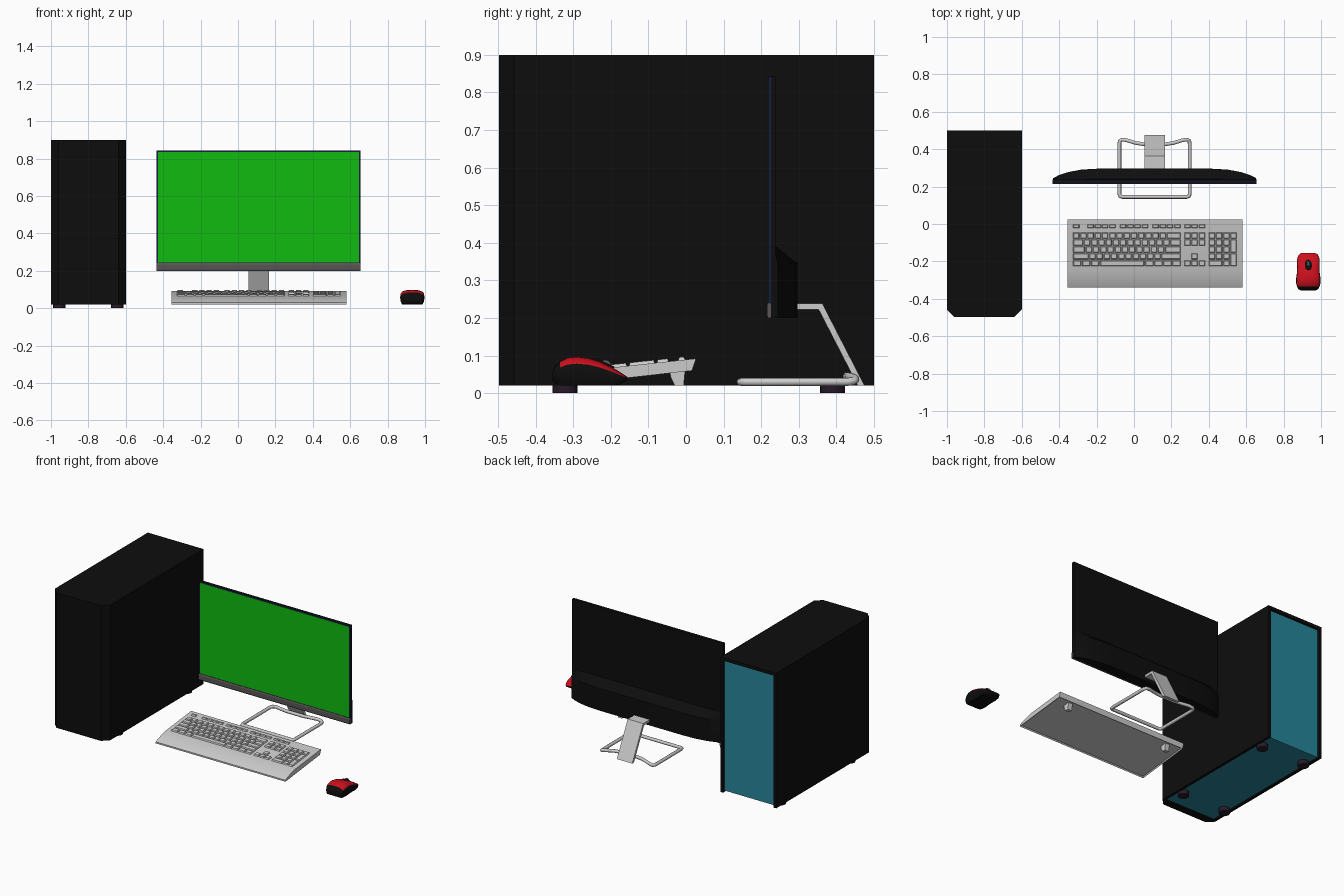
import bpy, bmesh
from mathutils import Vector

if "Cube" in bpy.data.objects:
    bpy.data.objects.remove(bpy.data.objects["Cube"])


def mat(name, *rgb):
    m = bpy.data.materials.new(name)
    m.diffuse_color = (*rgb, 1)
    m.use_nodes = True
    m.node_tree.nodes["Principled BSDF"].inputs["Base Color"].default_value = m.diffuse_color
    return m


BLACK = mat("black", 0.004, 0.004, 0.004)
BLUE = mat("teal", 0.02, 0.24, 0.33)
GREEN = mat("green", 0.005, 0.5, 0.005)
NAVY = mat("navy", 0.01, 0.01, 0.06)
RED = mat("red", 0.6, 0.005, 0.012)
DARK = mat("dark_grey", 0.1, 0.09, 0.09)
FOOT = mat("foot", 0.02, 0.01, 0.02)


def finish(name, bm, *mats, smooth=None):
    bmesh.ops.recalc_face_normals(bm, faces=bm.faces)
    me = bpy.data.meshes.new(name)
    bm.to_mesh(me)
    bm.free()
    for m in mats:
        if m:
            me.materials.append(m)
    ob = bpy.data.objects.new(name, me)
    bpy.context.collection.objects.link(ob)
    if smooth:
        bpy.ops.object.select_all(action='DESELECT')
        ob.select_set(True)
        bpy.context.view_layer.objects.active = ob
        bpy.ops.object.shade_smooth_by_angle(angle=smooth)
    return ob


def loft(bm, rings):
    """Skin closed rings and cap both ends."""
    vs = [[bm.verts.new(p) for p in r] for r in rings]
    n = len(vs[0])
    for a, b in zip(vs, vs[1:]):
        for i in range(n):
            bm.faces.new((a[i], a[(i + 1) % n], b[(i + 1) % n], b[i]))
    bm.faces.new(vs[0])
    bm.faces.new(vs[-1])


def prism(name, pts, axis, lo, hi, m=None, smooth=None):
    """Extrude a 2D profile along x (y,z points) or z (x,y points)."""
    bm = bmesh.new()
    place = (lambda p, t: (t, *p)) if axis == 'x' else (lambda p, t: (*p, t))
    loft(bm, [[place(p, t) for p in pts] for t in (lo, hi)])
    return finish(name, bm, m, smooth=smooth)


def box(name, x0, x1, y0, y1, z0, z1, m=None):
    return prism(name, [(x0, y0), (x1, y0), (x1, y1), (x0, y1)], 'z', z0, z1, m)


def cylinder(name, r, h, loc, m, axis='z', segs=24):
    bm = bmesh.new()
    bmesh.ops.create_cone(bm, cap_ends=True, segments=segs, radius1=r, radius2=r, depth=h)
    if axis == 'x':
        for v in bm.verts:
            v.co = Vector((v.co.z, v.co.x, v.co.y))
    ob = finish(name, bm, m, smooth=0.6)
    ob.location = loc
    return ob


# Tower: black shell, chamfered front, recessed teal chassis, feet
box("tower_left_side", -1, -0.982, -0.45, 0.5, 0.02, 0.9, BLACK)
box("tower_right_side", -0.618, -0.6, -0.45, 0.5, 0.02, 0.9, BLACK)
box("tower_top", -0.982, -0.618, -0.45, 0.5, 0.88, 0.9, BLACK)
prism("tower_front", [(-1, -0.45), (-1, -0.458), (-0.96, -0.498), (-0.64, -0.498),
                      (-0.6, -0.458), (-0.6, -0.45)], 'z', 0.02, 0.9, BLACK)
box("tower_chassis", -0.982, -0.618, -0.45, 0.485, 0.028, 0.88, BLUE)
for fx in (-0.955, -0.645):
    for fy in (-0.322, 0.39):
        cylinder("tower_foot", 0.033, 0.03, (fx, fy, 0.015), FOOT)

# Monitor: thin panel, screen, lower bezel, bulged rear housing
box("monitor_panel", -0.435, 0.655, 0.226, 0.238, 0.2, 0.842, BLACK)
box("screen_frame", -0.435, 0.655, 0.22, 0.226, 0.238, 0.842, NAVY)
box("screen", -0.427, 0.647, 0.218, 0.221, 0.244, 0.834, GREEN)
prism("lower_bezel", [(0.218, 0.2), (0.215, 0.208), (0.215, 0.232), (0.218, 0.241),
                      (0.23, 0.241), (0.23, 0.2)], 'x', -0.435, 0.655, DARK)
half = [(0.545, 0.232), (0.543, 0.245), (0.51, 0.262), (0.46, 0.278), (0.39, 0.291), (0.3, 0.296)]
outline = [(0.11 + x, y) for x, y in half] + [(0.11 - x, y) for x, y in reversed(half)]
bm = bmesh.new()
loft(bm, [[(x, y, 0.2) for x, y in outline], [(x, y, 0.345) for x, y in outline],
          [(x, 0.232 + (y - 0.232) * 0.12, 0.39) for x, y in outline]])
finish("monitor_rear_housing", bm, BLACK, smooth=0.5)

# Stand: bent plate neck and tube loop base
prism("stand_neck", [(0.28, 0.238), (0.363, 0.238), (0.475, 0.02), (0.457, 0.02),
                     (0.353, 0.222), (0.28, 0.222)], 'x', 0.055, 0.166)
half = [(0.172, 0.145, 0.03), (0.184, 0.149, 0.03), (0.188, 0.161, 0.03), (0.188, 0.43, 0.03),
        (0.185, 0.445, 0.032), (0.174, 0.451, 0.036), (0.15, 0.448, 0.041),
        (0.1, 0.433, 0.045), (0.06, 0.427, 0.045)]
path = half + [(-x, y, z) for x, y, z in reversed(half)]
cu = bpy.data.curves.new("stand_base", 'CURVE')
cu.dimensions = '3D'
cu.bevel_depth = 0.0105
cu.bevel_resolution = 2
sp = cu.splines.new('POLY')
sp.points.add(len(path) - 1)
for p, (x, y, z) in zip(sp.points, path):
    p.co = (x + 0.11, y, z, 1)
sp.use_cyclic_u = True
base = bpy.data.objects.new("stand_base", cu)
bpy.context.collection.objects.link(base)

# Keyboard body with hollow underside, and flip-out feet
KX0, KX1 = -0.355, 0.58
bm = bmesh.new()
prof = [(-0.34, 0.02), (-0.34, 0.03), (-0.325, 0.038), (-0.29, 0.05), (-0.245, 0.063),
        (0.025, 0.092), (0.025, 0.086), (0.016, 0.06)]
loft(bm, [[(x, *p) for p in prof] for x in (KX0, KX1)])
bmesh.ops.recalc_face_normals(bm, faces=bm.faces)
bm.normal_update()
under = min(bm.faces, key=lambda f: f.normal.z)
bmesh.ops.inset_region(bm, faces=[under], thickness=0.01)
for v in under.verts:
    v.co.z += 0.006
finish("keyboard_body", bm, smooth=0.35)
for kx in (-0.27, 0.465):
    prism("keyboard_foot", [(-0.045, 0.065), (-0.04, 0.04), (-0.03, 0.02), (-0.006, 0.02),
                            (-0.002, 0.065)], 'x', kx, kx + 0.03)

# Keys: tapered caps laid out in rows (negative width = gap)
U = 0.0386
ROWS = [(-0.012, 0.024, [1, -1] + [1] * 4 + [-.5] + [1] * 4 + [-.5] + [1] * 4 + [-.4, 1, 1, 1]),
        (-0.062, 0.037, [1] * 13 + [2, -.4, 1, 1, 1, -.4, 1, 1, 1, 1]),
        (-0.099, 0.037, [1.5] + [1] * 12 + [1.5, -.4, 1, 1, 1, -.4, 1, 1, 1]),
        (-0.136, 0.037, [1.75] + [1] * 11 + [2.25, -3.8, 1, 1, 1]),
        (-0.173, 0.037, [2.25] + [1] * 10 + [2.75, -1.4, 1, -1.4, 1, 1, 1]),
        (-0.21, 0.037, [1.25] * 3 + [6.25] + [1.25] * 4 + [-.4, 1, 1, 1, -.4, 2, 1])]


def add_key(bm, x, w, y, d):
    rings = []
    for inset, h in ((0.002, -0.002), (0.006, 0.008)):
        a, b, c, e = x + inset, x + w - inset, y - d / 2 + inset, y + d / 2 - inset
        rings.append([(px, py, 0.063 + (py + 0.245) * 0.1074 + h)
                      for px, py in ((a, c), (b, c), (b, e), (a, e))])
    loft(bm, rings)


bm = bmesh.new()
for y, d, row in ROWS:
    x = -0.328
    for w in row:
        if w > 0:
            add_key(bm, x, w * U, y, d)
        x += abs(w) * U
for y in (-0.1175, -0.1915):
    add_key(bm, -0.328 + 21.8 * U, U, y, 0.074)
finish("keys", bm)

# Mouse: lofted body, red top shell
MX = 0.932
STATIONS = [(-0.355, 0.04, 0.034, 0.06), (-0.348, 0.053, 0.026, 0.073), (-0.335, 0.06, 0.02, 0.085),
            (-0.315, 0.065, 0.02, 0.095), (-0.29, 0.065, 0.02, 0.098), (-0.26, 0.061, 0.02, 0.094),
            (-0.23, 0.06, 0.02, 0.085), (-0.2, 0.061, 0.02, 0.071), (-0.178, 0.058, 0.022, 0.058),
            (-0.163, 0.05, 0.03, 0.048), (-0.156, 0.038, 0.035, 0.043)]
SIDE = [(0.85, 0), (0.97, 0.25), (1, 0.5), (0.96, 0.75), (0.82, 0.89), (0.45, 0.98)]
section = SIDE + [(0, 1)] + [(-a, b) for a, b in reversed(SIDE)]
bm = bmesh.new()
loft(bm, [[(MX + a * w, y, z0 + b * (z1 - z0)) for a, b in section] for y, w, z0, z1 in STATIONS])
bmesh.ops.recalc_face_normals(bm, faces=bm.faces)
for f in bm.faces:
    c = f.calc_center_median()
    if f.normal.z > 0.55 and c.y > -0.326 and c.z > 0.04:
        f.material_index = 1
finish("mouse_body", bm, BLACK, RED, smooth=0.8)

# Scroll wheel in its black slot
slot = cylinder("wheel_slot", 1, 1, (MX, -0.219, 0.0795), BLACK)
slot.scale = (0.019, 0.03, 0.007)
slot.rotation_euler.x = -0.42
cylinder("scroll_wheel", 0.016, 0.012, (MX, -0.215, 0.073), DARK, axis='x')
